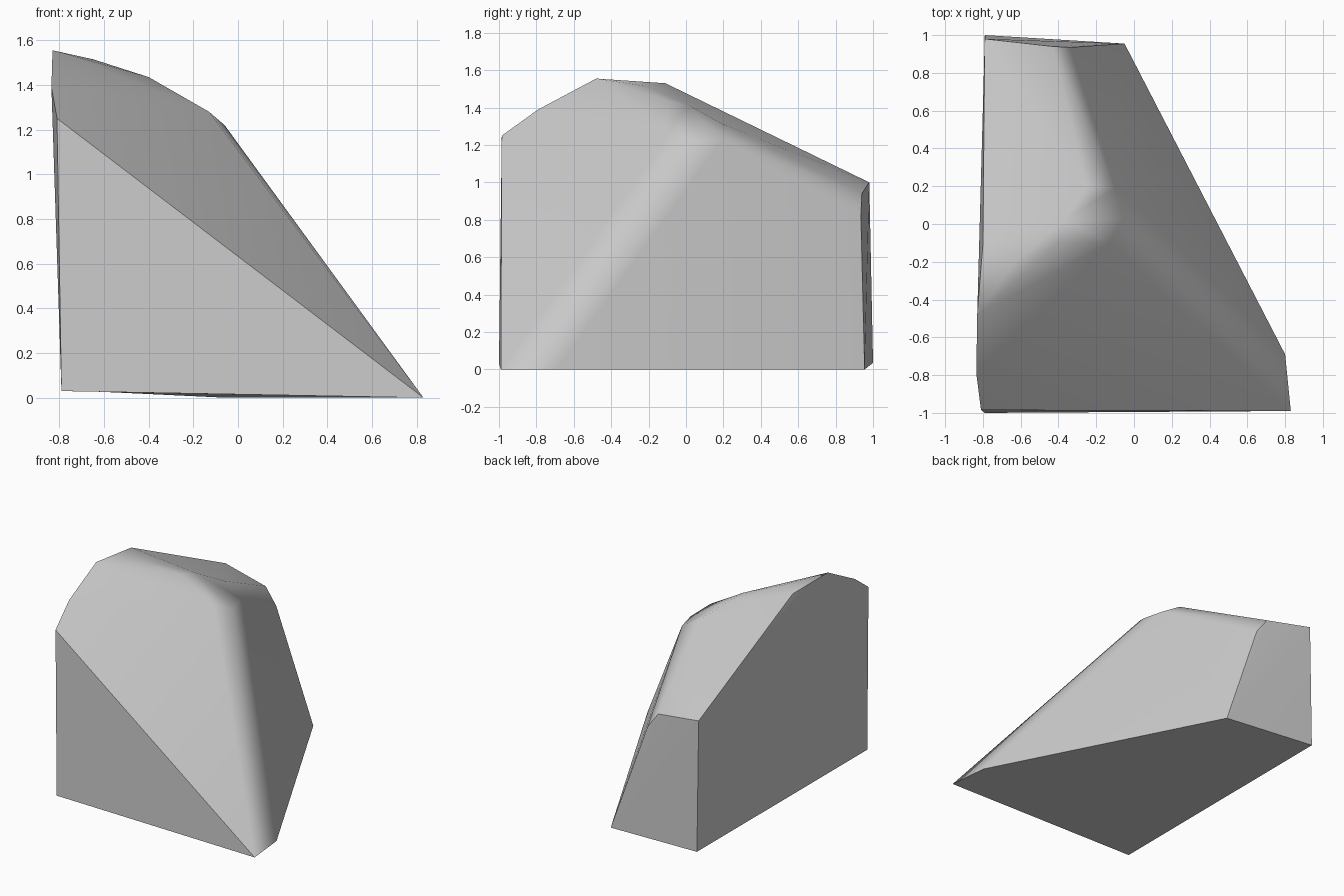
import bpy
import bmesh
import math

if "Cube" in bpy.data.objects:
    bpy.data.objects.remove(bpy.data.objects["Cube"], do_unlink=True)

# Stone colour
stone = bpy.data.materials.new("stone grey")
stone.use_nodes = True
grey = (0.6, 0.6, 0.6, 1)
stone.diffuse_color = grey
stone.node_tree.nodes["Principled BSDF"].inputs["Base Color"].default_value = grey

# Corners of the boulder, grouped by where they sit
base = [(-.79, -1, .03), (.83, -.99, 0), (.8, -.69, 0), (-.05, .955, 0), (-.79, 1, .035)]
left_rim = [(-.81, -.985, 1.25), (-.835, -.79, 1.39), (-.83, -.48, 1.555),
            (-.8, -.11, 1.53), (-.79, .98, 1)]
back_rim = [(-.43, .94, .94), (-.34, .935, .82)]
crown = [(-.65, -.22, 1.515), (-.4, -.1, 1.435), (-.37, .02, 1.41), (-.25, .2, 1.31),
         (-.13, -.1, 1.28), (-.06, .03, 1.22), (-.1, .19, 1.22)]

# Wrap the corners in a convex skin
bm = bmesh.new()
for p in base + left_rim + back_rim + crown:
    bm.verts.new(p)
bmesh.ops.convex_hull(bm, input=bm.verts[:])
bmesh.ops.dissolve_limit(bm, angle_limit=math.radians(2), verts=bm.verts[:], edges=bm.edges[:])
bmesh.ops.recalc_face_normals(bm, faces=bm.faces[:])
mesh = bpy.data.meshes.new("boulder")
bm.to_mesh(mesh)
bm.free()

boulder = bpy.data.objects.new("boulder", mesh)
bpy.context.collection.objects.link(boulder)
mesh.materials.append(stone)

# Soft worn ridges, crisp cut edges
bpy.ops.object.select_all(action='DESELECT')
boulder.select_set(True)
bpy.context.view_layer.objects.active = boulder
bpy.ops.object.shade_smooth_by_angle(angle=math.radians(42))
weighted = boulder.modifiers.new("flat_faces", 'WEIGHTED_NORMAL')
weighted.keep_sharp = True
